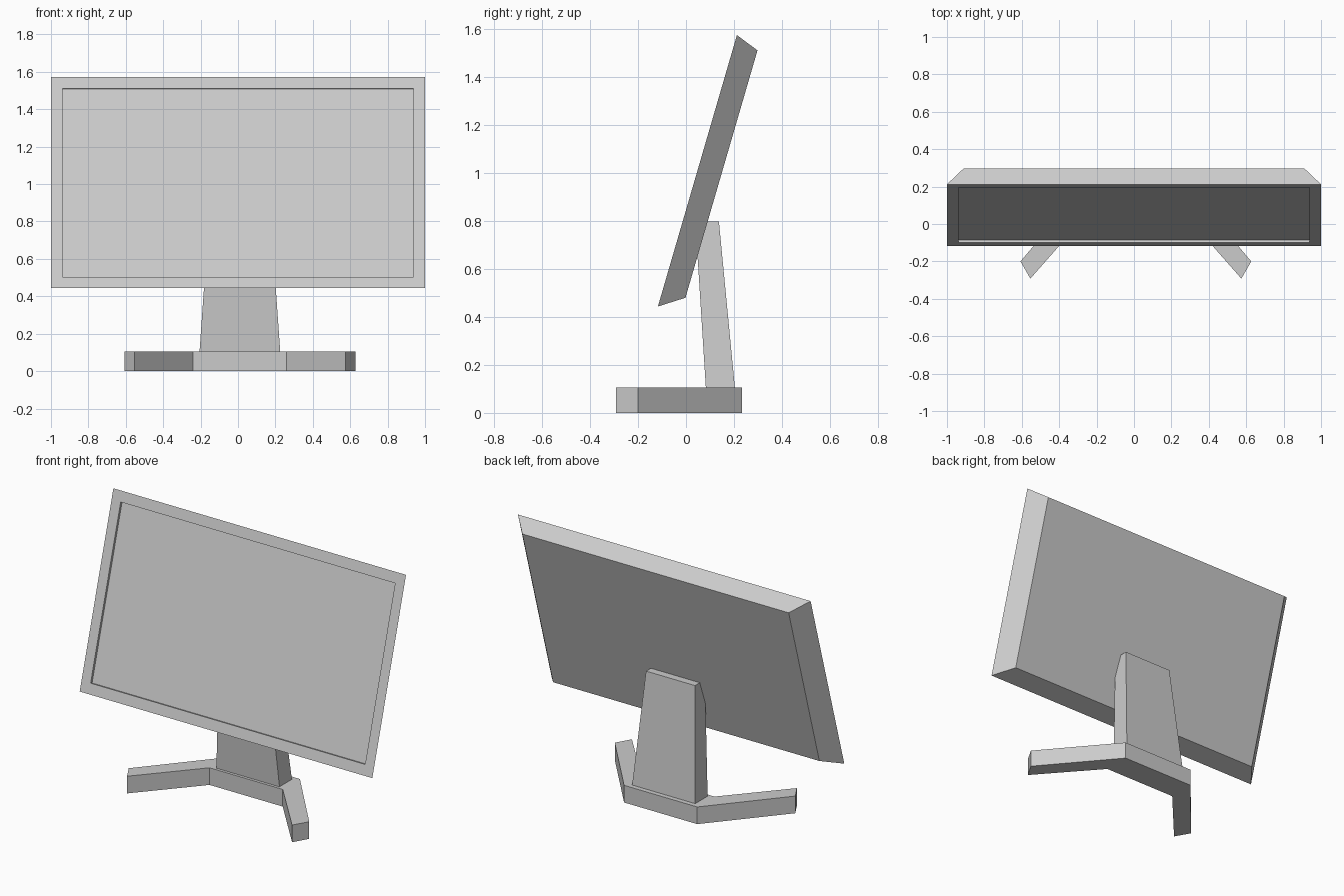
import bpy
import bmesh
from mathutils import Matrix, Vector
from math import atan2

cube = bpy.data.objects.get("Cube")
if cube:
    bpy.data.objects.remove(cube)

GREY = (0.6, 0.6, 0.6)
grey = bpy.data.materials.new("light_grey")
grey.use_nodes = True
grey.diffuse_color = (*GREY, 1)
grey.node_tree.nodes["Principled BSDF"].inputs["Base Color"].default_value = (*GREY, 1)


def loft(name, rings, matrix=Matrix()):
    """Join equal-sized closed rings of points and cap both ends."""
    bm = bmesh.new()
    loops = [[bm.verts.new(p) for p in ring] for ring in rings]
    for a, b in zip(loops, loops[1:]):
        for i in range(len(a)):
            j = (i + 1) % len(a)
            bm.faces.new((a[i], a[j], b[j], b[i]))
    bm.faces.new(loops[0])
    bm.faces.new(loops[-1])
    bmesh.ops.recalc_face_normals(bm, faces=bm.faces)
    mesh = bpy.data.meshes.new(name)
    bm.to_mesh(mesh)
    bm.free()
    mesh.transform(matrix)
    mesh.materials.append(grey)
    obj = bpy.data.objects.new(name, mesh)
    bpy.context.collection.objects.link(obj)
    return obj


def rectangle(half_width, depth, low, high):
    return [(-half_width, depth, low), (half_width, depth, low),
            (half_width, depth, high), (-half_width, depth, high)]


# Display panel: tapered back, flat bezel and shallow recessed screen, leaning back
bottom = Vector((0, -0.117, 0.443))
top = Vector((0, 0.212, 1.573))
edge = top - bottom
height = edge.length
bezel = 0.064
tilt = Matrix.Translation(bottom) @ Matrix.Rotation(-atan2(edge.y, edge.z), 4, "X")
loft("display_panel", [
    rectangle(0.91, 0.1, 0.067, height - 0.037),
    rectangle(1.0, 0, 0, height),
    rectangle(0.938, 0, bezel, height - bezel),
    rectangle(0.938, 0.015, bezel, height - bezel),
], tilt)

# Stand post: side profile (y, z) whose width narrows with height
CENTRE = 0.01
post_profile = [(0.083, 0.1), (0.204, 0.1), (0.137, 0.797), (0.083, 0.797), (0.047, 0.67)]


def post_side(side):
    return [(CENTRE + side * (0.223 - 0.07 * z), y, z) for y, z in post_profile]


loft("stand_post", [post_side(-1), post_side(1)])

# Base: straight back bar with two legs spreading forward, mirrored about its centre
half_outline = [(0.25, 0.065), (0.564, -0.292), (0.617, -0.2), (0.25, 0.233)]
outline = half_outline + [(-x, y) for x, y in reversed(half_outline)]
loft("stand_base", [[(CENTRE + x, y, z) for x, y in outline] for z in (0, 0.106)])
